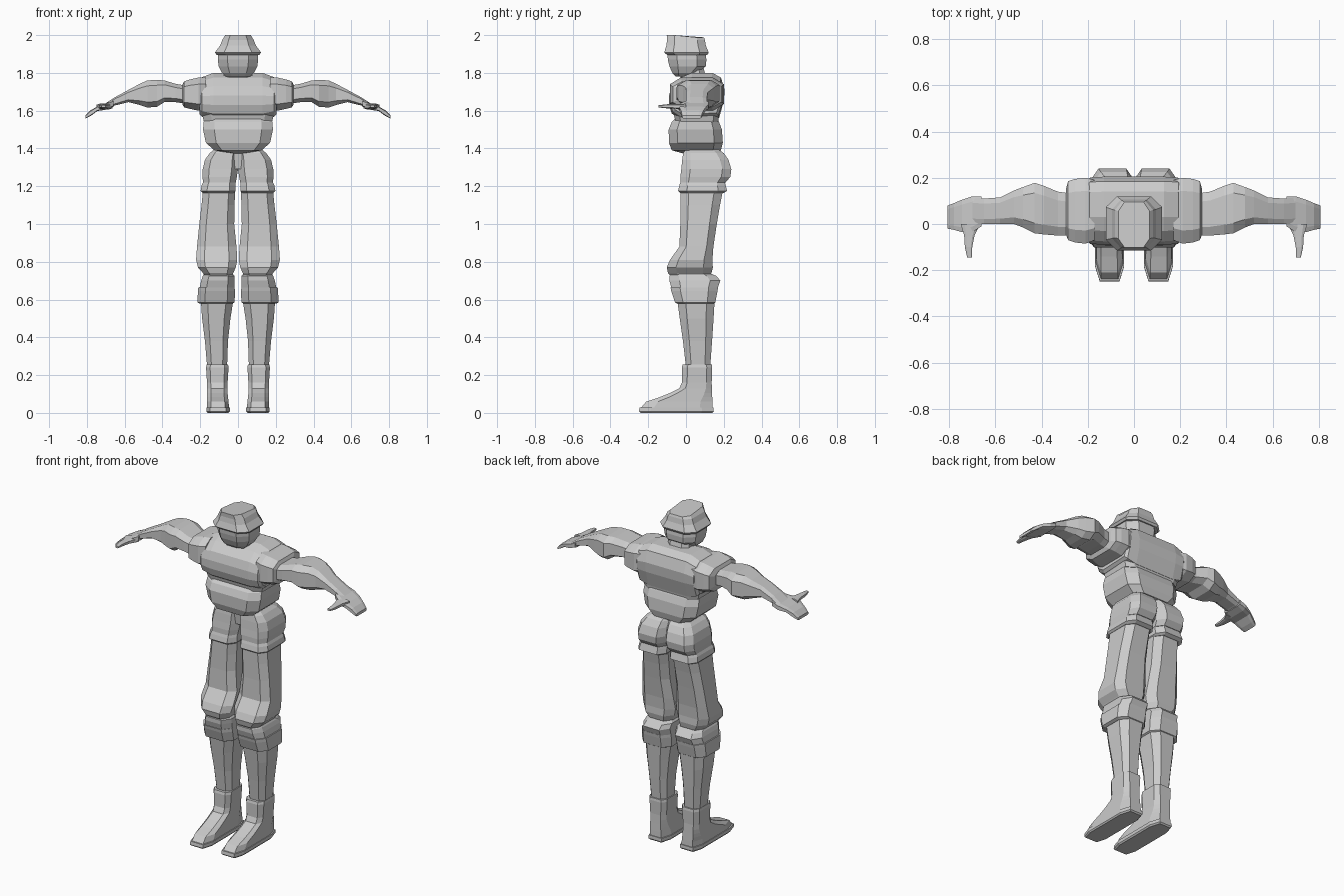
import bpy, bmesh
from mathutils import Vector

grey = bpy.data.materials.new("light_grey")
grey.diffuse_color = (0.6, 0.6, 0.6, 1)


def loft(name, rings, mirror=False):
    """Skin a list of equal-length point rings and cap both ends."""
    bm = bmesh.new()
    vs = [[bm.verts.new(p) for p in r] for r in rings]
    n = len(vs[0])
    for a, b in zip(vs, vs[1:]):
        for i in range(n):
            j = (i + 1) % n
            bm.faces.new((a[i], a[j], b[j], b[i]))
    bm.faces.new(vs[0])
    bm.faces.new(vs[-1])
    bmesh.ops.recalc_face_normals(bm, faces=bm.faces)
    me = bpy.data.meshes.new(name)
    bm.to_mesh(me)
    bm.free()
    me.materials.append(grey)
    ob = bpy.data.objects.new(name, me)
    bpy.context.collection.objects.link(ob)
    if mirror:
        mod = ob.modifiers.new("mirror", 'MIRROR')
        mod.use_mirror_merge = False
    return ob


def octagon(a0, a1, b0, b1, c):
    """Rectangle with corners cut by fraction c."""
    da, db = (a1 - a0) * c, (b1 - b0) * c
    return [(a0 + da, b0), (a1 - da, b0), (a1, b0 + db), (a1, b1 - db),
            (a1 - da, b1), (a0 + da, b1), (a0, b1 - db), (a0, b0 + db)]


def tower(name, rows, c=0.22, mirror=False):
    """Rows: z, x0, x1, y0, y1."""
    return loft(name, [[(x, y, z) for x, y in octagon(x0, x1, y0, y1, c)]
                       for z, x0, x1, y0, y1 in rows], mirror)


def limb(name, rows, c=0.22, mirror=True):
    """Rows: x, y0, y1, z0, z1."""
    return loft(name, [[(x, y, z) for y, z in octagon(y0, y1, z0, z1, c)]
                       for x, y0, y1, z0, z1 in rows], mirror)


# Chest: side profile stretched across the body, tapering at the ends
profile = [(-.03, 1.55), (-.075, 1.585), (-.09, 1.63), (-.09, 1.68), (-.075, 1.73),
           (-.03, 1.775), (.03, 1.80), (.14, 1.80), (.185, 1.775), (.205, 1.71),
           (.2, 1.65), (.175, 1.56)]
mid = Vector((.06, 1.66))
loft("chest", [[(x, mid.x + (y - mid.x) * s, mid.y + (z - mid.y) * t) for y, z in profile]
               for x, s, t in ((-.205, .88, .72), (-.19, .97, .84), (-.13, 1, 1),
                               (.13, 1, 1), (.19, .97, .84), (.205, .88, .72))])
# Lower sides of the chest, down to the waist
tower("rib_cage", [(1.54, -.18, .18, -.055, .17), (1.6, -.195, .195, -.07, .18),
                   (1.68, -.2, .2, -.07, .19)], .12)

# Belly with a shallow point underneath
tower("belly", [(1.372, -.02, .02, -.01, .1), (1.39, -.125, .125, -.075, .185),
                (1.43, -.17, .17, -.09, .195), (1.5, -.185, .185, -.092, .19),
                (1.54, -.182, .182, -.075, .175), (1.57, -.17, .17, -.045, .16)], .16)

# Sleeves and arms
limb("sleeve", [(.17, -.07, .19, 1.61, 1.775), (.21, -.085, .2, 1.6, 1.775),
                (.255, -.08, .195, 1.61, 1.765), (.285, -.07, .185, 1.617, 1.755),
                (.295, -.045, .15, 1.635, 1.735)], .2)
limb("arm", [(.26, -.05, .13, 1.635, 1.73), (.33, -.05, .14, 1.645, 1.742),
             (.39, -.045, .165, 1.645, 1.76), (.43, -.04, .178, 1.62, 1.763),
             (.48, -.015, .16, 1.617, 1.76), (.52, 0, .145, 1.63, 1.742),
             (.58, .0, .115, 1.645, 1.71), (.65, 0, .11, 1.628, 1.672),
             (.7, 0, .115, 1.61, 1.64)], .2)
limb("hand", [(.66, -.01, .12, 1.62, 1.655), (.7, -.035, .12, 1.605, 1.64),
              (.745, -.035, .105, 1.598, 1.622), (.78, -.025, .09, 1.572, 1.602),
              (.807, -.02, .08, 1.558, 1.575)], .15)
loft("thumb", [[(x, y, z) for x, z in octagon(x0, x1, z0, z1, .2)]
               for y, x0, x1, z0, z1 in ((.0, .665, .75, 1.607, 1.637),
                                         (-.05, .69, .735, 1.61, 1.635),
                                         (-.1, .7, .732, 1.612, 1.634),
                                         (-.145, .702, .722, 1.617, 1.629))], True)

# Neck and head
tower("neck", [(1.76, -.09, .09, -.03, .13), (1.8, -.07, .07, -.03, .1),
               (1.84, -.065, .065, -.02, .09)])
tower("head", [(1.782, -.065, .065, -.055, .02), (1.8, -.085, .085, -.072, .06),
               (1.835, -.102, .102, -.088, .105), (1.87, -.107, .107, -.096, .108),
               (1.895, -.106, .106, -.098, .105), (1.925, -.09, .09, -.085, .095)], .24)
# Hat: flared brim and tall crown, with the rear of the top sloping down
hat = tower("hat", [(1.895, -.113, .113, -.1, .113), (1.908, -.122, .122, -.115, .12),
                    (1.945, -.095, .095, -.104, .105), (1.975, -.083, .083, -.1, .1),
                    (2.0, -.068, .068, -.102, .095)], .2)
for v in hat.data.vertices:
    if v.co.z > 1.99 and v.co.y > .05:
        v.co.z -= .012

# Shorts: one half per leg, meeting at the middle and ending in a hem
tower("shorts", [(1.4, 0, .12, 0, .165), (1.375, -.001, .15, -.015, .2),
                 (1.34, -.001, .175, -.02, .225), (1.29, 0, .187, -.025, .24),
                 (1.25, .006, .188, -.03, .235), (1.22, .012, .185, -.03, .21)], .18, True)
tower("shorts_crotch", [(1.29, -.03, .03, 0, .14), (1.39, -.1, .1, -.01, .17)], .15)
tower("shorts_hem", [(1.225, .014, .183, -.028, .205), (1.205, .012, .192, -.035, .21),
                     (1.175, .012, .198, -.042, .218), (1.165, .02, .188, -.03, .2)], .18, True)

# Trouser legs bulging over the knee
tower("trouser_leg", [(1.2, .015, .183, -.03, .2), (1.1, .018, .193, -.03, .18),
                      (1.0, .02, .205, -.03, .163), (.88, .008, .217, -.035, .145),
                      (.81, .004, .222, -.085, .14), (.77, .012, .212, -.102, .142),
                      (.74, .025, .185, -.095, .135), (.71, .035, .165, -.07, .12)], .2, True)

# Knee guard and its lower cuff
tower("knee_guard", [(.74, .03, .178, -.075, .125), (.725, .018, .187, -.088, .16),
                     (.7, .018, .195, -.088, .182), (.655, .018, .205, -.075, .165)], .2, True)
tower("knee_cuff", [(.665, .018, .21, -.082, .17), (.645, .016, .212, -.078, .167),
                    (.585, .018, .215, -.058, .155), (.578, .03, .2, -.045, .145)], .2, True)

# Shin, boot and sole
tower("shin", [(.6, .024, .197, -.047, .152), (.5, .04, .19, -.033, .146),
               (.38, .053, .175, -.016, .138), (.24, .058, .163, 0, .128)], .22, True)
tower("boot", [(.255, .052, .166, -.018, .137), (.24, .05, .169, -.022, .139),
               (.16, .055, .164, -.022, .136), (.13, .056, .163, -.035, .137),
               (.105, .055, .163, -.085, .138), (.083, .053, .163, -.14, .139),
               (.06, .05, .163, -.21, .14), (.025, .047, .164, -.24, .141)], .18, True)
tower("sole", [(.028, .043, .168, -.246, .146), (.008, .043, .168, -.249, .147),
               (0, .05, .162, -.24, .14)], .16, True)
